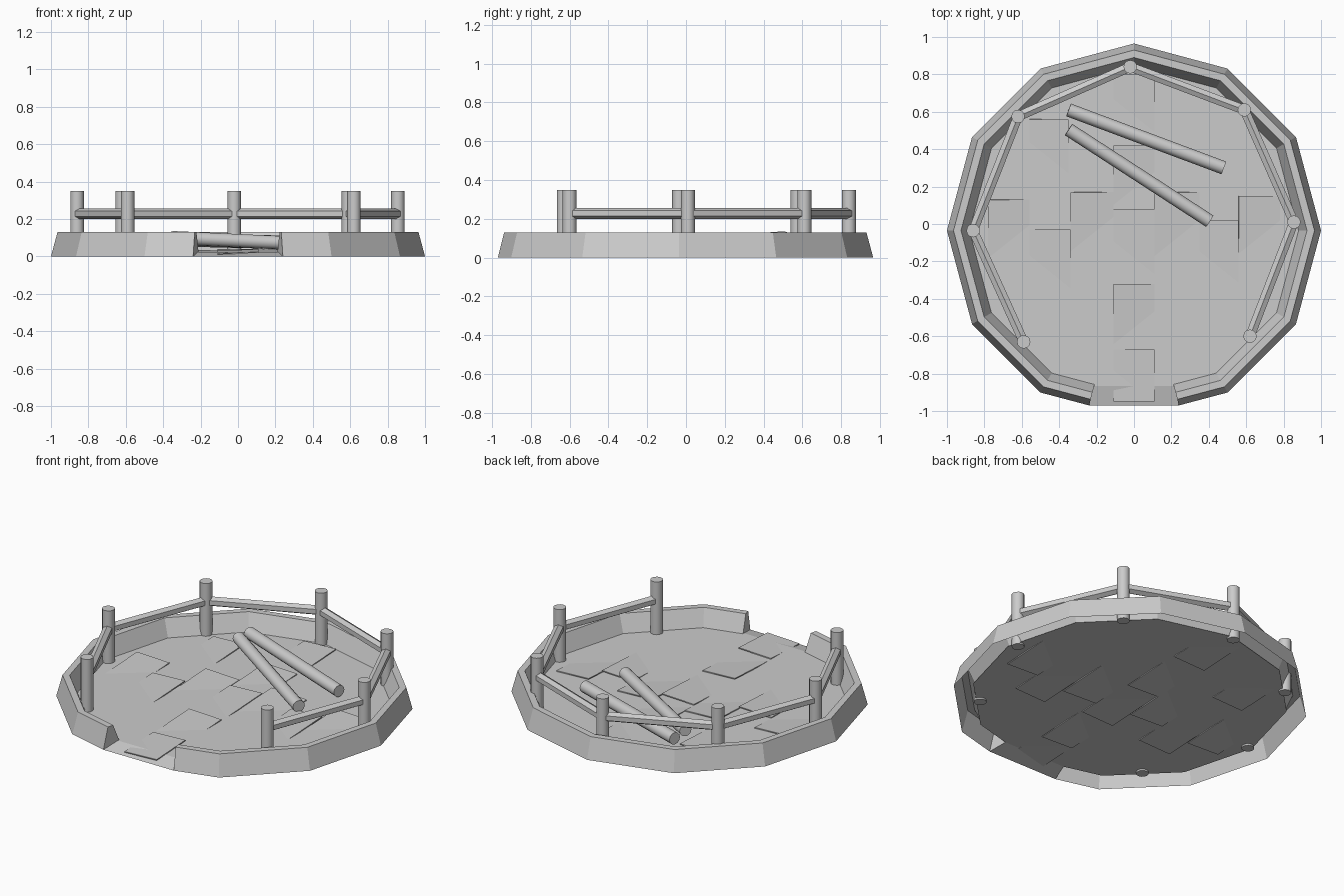
import bpy, bmesh, math
from mathutils import Vector, Matrix

if "Cube" in bpy.data.objects:
    bpy.data.objects.remove(bpy.data.objects["Cube"])

CY = -0.035      # centre of the twelve-sided ring
FLOOR = 0.025


def make(name, bm, smooth=False):
    bmesh.ops.recalc_face_normals(bm, faces=bm.faces)
    me = bpy.data.meshes.new(name)
    bm.to_mesh(me)
    bm.free()
    ob = bpy.data.objects.new(name, me)
    bpy.context.collection.objects.link(ob)
    if smooth:
        bpy.ops.object.select_all(action='DESELECT')
        ob.select_set(True)
        bpy.context.view_layer.objects.active = ob
        bpy.ops.object.shade_smooth_by_angle(angle=math.radians(40))
    return ob


def rod(name, a, b, r, sides, smooth=True):
    a, b = Vector(a), Vector(b)
    d = b - a
    bm = bmesh.new()
    m = Matrix.Translation((a + b) / 2) @ d.to_track_quat('Z', 'Y').to_matrix().to_4x4()
    bmesh.ops.create_cone(bm, cap_ends=True, segments=sides, radius1=r, radius2=r,
                          depth=d.length, matrix=m)
    return make(name, bm, smooth)


# Outline of the ring, open at the front
outline = [(0.24, -0.935)]
outline += [(math.cos(math.radians(a)), math.sin(math.radians(a))) for a in range(-60, 241, 30)]
outline += [(-0.24, -0.935)]


def at(p, s, z):
    return (p[0] * s, p[1] * s + CY, z)


# Curb wall: profile swept round the outline
profile = [(1, 0), (0.965, 0.13), (0.925, 0.13), (0.88, FLOOR)]
bm = bmesh.new()
rows = [[bm.verts.new(at(p, s, z)) for s, z in profile] for p in outline]
for r0, r1 in zip(rows, rows[1:]):
    for i in range(3):
        bm.faces.new((r0[i], r1[i], r1[i + 1], r0[i + 1]))
bm.faces.new(rows[0])
bm.faces.new(rows[-1])
make("curb_wall", bm)

# Floor with a lip sloping down through the opening
bm = bmesh.new()
inner = [bm.verts.new(at(p, 0.89, FLOOR)) for p in outline]
lip = [bm.verts.new(at(outline[i], 1.0, 0.0)) for i in (0, -1)]
bm.faces.new(inner)
bm.faces.new((inner[0], inner[-1], lip[1], lip[0]))
make("floor", bm)

# Uneven paving slabs: x0, x1, y0, y1
slabs = [(-.56, -.35, .27, .56), (-.78, -.56, -.20, .13), (-.56, -.34, -.36, -.03),
         (-.34, -.11, -.16, .17), (-.11, .11, .48, .80), (-.11, .11, .08, .42),
         (-.11, .11, -.32, .08), (-.11, .11, -.67, -.32), (-.11, .11, -.95, -.67),
         (.11, .35, -.20, .17), (.35, .56, -.36, .02), (.56, .78, -.17, .15)]
for n, (x0, x1, y0, y1) in enumerate(slabs):
    bm = bmesh.new()
    bmesh.ops.create_cube(bm, size=1)
    c = Vector(((x0 + x1) / 2, (y0 + y1) / 2, FLOOR))
    tilt = Matrix.Rotation(0.05, 4, 'X') @ Matrix.Rotation(0.04 * (1 if n % 2 else -1), 4, 'Y')
    bm.transform(Matrix.Translation(c) @ tilt @ Matrix.Diagonal((x1 - x0, y1 - y0, 0.006, 1)))
    make(f"paving_slab_{n}", bm)

# Fence posts and rails
posts = [(-.59, -.63), (-.86, -.035), (-.62, .575), (-.02, .84), (.59, .61), (.855, .01), (.62, -.60)]
for n, (x, y) in enumerate(posts):
    rod(f"fence_post_{n}", (x, y, 0.015), (x, y, 0.35), 0.036, 12)
for n, (a, b) in enumerate(zip(posts, posts[1:])):
    rod(f"fence_rail_{n}", (*a, 0.228), (*b, 0.228), 0.029, 6, False)

# Loose logs lying on the floor
rod("log_back", (-.35, .61, .09), (.48, .30, .07), 0.036, 12)
rod("log_front", (-.35, .505, .10), (.405, .015, .065), 0.036, 12)
